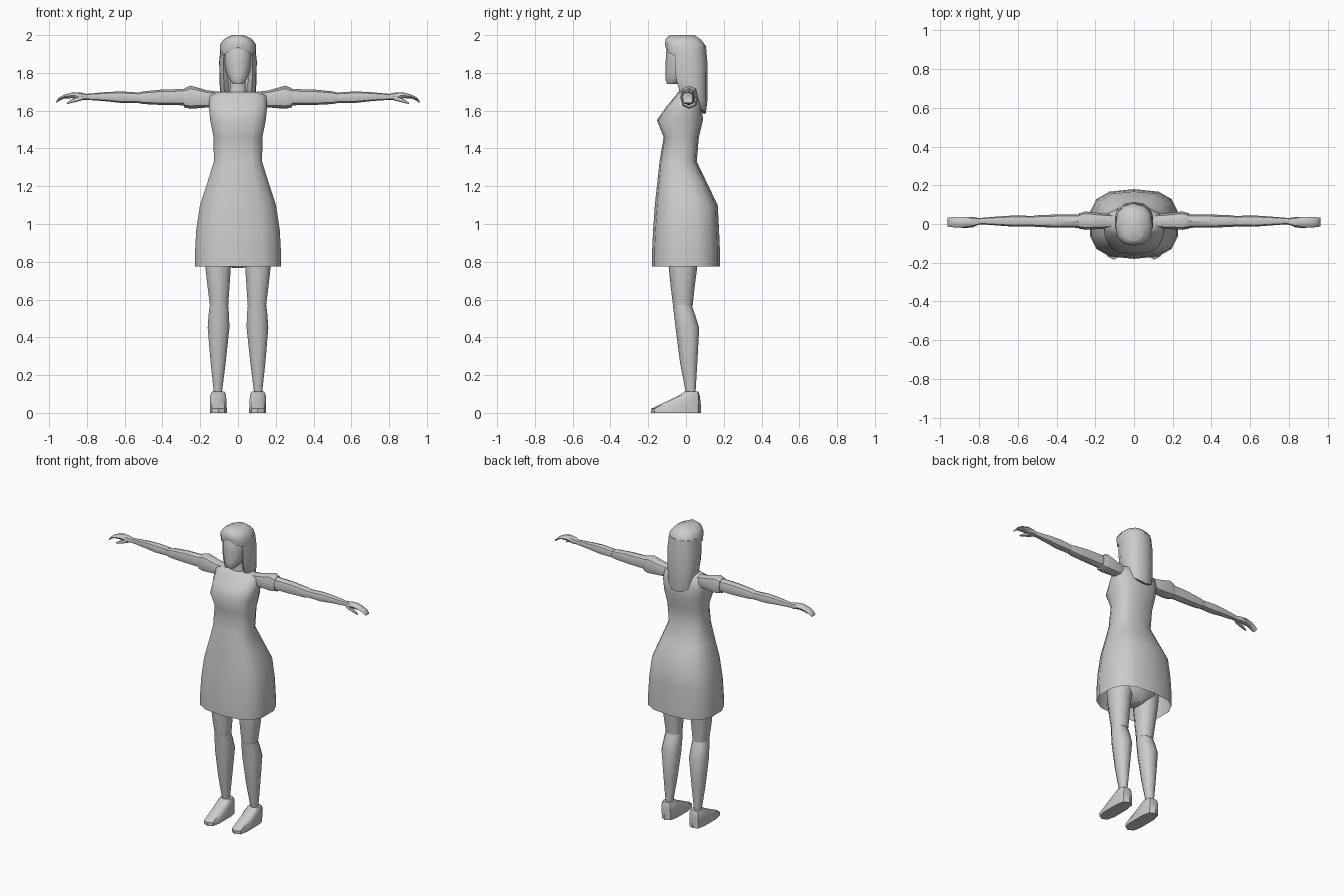
import bpy, bmesh, math
from mathutils import Vector

grey = bpy.data.materials.new("plain grey")
grey.diffuse_color = (0.6, 0.6, 0.6, 1)


def spow(v, e):
    return math.copysign(abs(v) ** e, v)


def ring(pos, u0, u1, v0, v1, n=10, e=0.8, axis="z"):
    """Rounded cross-section spanning u0..u1 by v0..v1 at a position on an axis."""
    pts = []
    for i in range(n):
        a = 2 * math.pi * i / n - math.pi / 2
        u = (u0 + u1) / 2 + (u1 - u0) / 2 * spow(round(math.cos(a), 6), e)
        v = (v0 + v1) / 2 + (v1 - v0) / 2 * spow(round(math.sin(a), 6), e)
        pts.append(Vector((u, v, pos)) if axis == "z" else Vector((pos, u, v)))
    return pts


def loft(name, rings, caps=(True, True), mirror=False, angle=45):
    """Skin a list of equal rings into one smooth object."""
    bm = bmesh.new()
    rows = [[bm.verts.new(p) for p in r] for r in rings]
    n = len(rows[0])
    for a, b in zip(rows, rows[1:]):
        for i in range(n):
            j = (i + 1) % n
            bm.faces.new((a[i], a[j], b[j], b[i]))
    if caps[0]:
        bm.faces.new(rows[0][::-1])
    if caps[1]:
        bm.faces.new(rows[-1])
    bmesh.ops.recalc_face_normals(bm, faces=bm.faces)
    me = bpy.data.meshes.new(name)
    bm.to_mesh(me)
    bm.free()
    me.materials.append(grey)
    ob = bpy.data.objects.new(name, me)
    bpy.context.collection.objects.link(ob)
    if mirror:
        ob.modifiers.new("mirror", "MIRROR")
    bpy.ops.object.select_all(action="DESELECT")
    ob.select_set(True)
    bpy.context.view_layer.objects.active = ob
    bpy.ops.object.shade_smooth_by_angle(angle=math.radians(angle))
    return ob


# dress: height, half width, front, back
dress = [(0.775, 0.232, -0.18, 0.18), (0.85, 0.232, -0.18, 0.18),
         (0.97, 0.225, -0.174, 0.175), (1.10, 0.205, -0.165, 0.168),
         (1.22, 0.165, -0.152, 0.11), (1.33, 0.13, -0.14, 0.057),
         (1.46, 0.132, -0.118, 0.068), (1.55, 0.15, -0.155, 0.09),
         (1.62, 0.157, -0.105, 0.085), (1.68, 0.153, -0.055, 0.065),
         (1.70, 0.10, -0.04, 0.055)]
loft("dress", [ring(z, -w, w, f, b, 14, 0.72) for z, w, f, b in dress],
     caps=(False, True), angle=60)

# hips under the dress
loft("hips", [ring(0.768, -0.03, 0.03, -0.05, 0.05), ring(0.84, -0.14, 0.14, -0.1, 0.1),
              ring(1.0, -0.17, 0.17, -0.11, 0.12)])

# legs: height, inner, outer, front, back
thigh = [(0.565, 0.05, 0.15, -0.068, 0.035), (0.66, 0.043, 0.163, -0.08, 0.045),
         (0.775, 0.035, 0.176, -0.092, 0.06), (0.88, 0.02, 0.18, -0.095, 0.075)]
shin = [(0.10, 0.085, 0.128, 0.0, 0.05), (0.27, 0.063, 0.147, -0.032, 0.06),
        (0.45, 0.043, 0.163, -0.055, 0.07), (0.52, 0.045, 0.158, -0.063, 0.048),
        (0.57, 0.05, 0.152, -0.07, 0.03)]
foot = [(0.0, 0.058, 0.15, -0.184, 0.08), (0.022, 0.058, 0.15, -0.184, 0.08),
        (0.06, 0.06, 0.15, -0.105, 0.077), (0.095, 0.062, 0.148, -0.03, 0.072),
        (0.112, 0.07, 0.14, -0.01, 0.065)]
for name, rows, e in (("thigh", thigh, 0.85), ("shin", shin, 0.85), ("foot", foot, 0.62)):
    loft(name, [ring(*r, 10, e) for r in rows], mirror=True)

# arms: distance out, y range, z range
sleeve = [(0.10, -0.02, 0.05, 1.62, 1.70), (0.16, -0.025, 0.055, 1.617, 1.707),
          (0.25, -0.03, 0.065, 1.61, 1.732), (0.285, -0.024, 0.055, 1.617, 1.718)]
upper = [(0.26, -0.02, 0.05, 1.628, 1.715), (0.40, -0.018, 0.049, 1.63, 1.712),
         (0.50, -0.016, 0.045, 1.635, 1.702), (0.535, -0.01, 0.04, 1.642, 1.694)]
fore = [(0.53, -0.012, 0.042, 1.642, 1.696), (0.62, -0.014, 0.044, 1.641, 1.702),
        (0.70, -0.008, 0.039, 1.65, 1.698), (0.81, 0.0, 0.03, 1.658, 1.688)]
hand = [(0.79, 0.0, 0.028, 1.66, 1.686), (0.83, -0.014, 0.036, 1.655, 1.695),
        (0.875, -0.018, 0.037, 1.666, 1.697), (0.92, -0.018, 0.036, 1.665, 1.684),
        (0.945, -0.016, 0.035, 1.653, 1.671), (0.962, -0.013, 0.033, 1.64, 1.652)]
thumb = [(0.825, -0.016, 0.008, 1.655, 1.68), (0.86, -0.02, 0.002, 1.646, 1.67),
         (0.885, -0.02, -0.002, 1.64, 1.657), (0.905, -0.017, -0.006, 1.634, 1.642)]
for name, rows in (("sleeve", sleeve), ("upper_arm", upper), ("forearm", fore),
                   ("hand", hand), ("thumb", thumb)):
    loft(name, [ring(*r, 8, 0.85, "x") for r in rows], mirror=True)

# neck and head
loft("neck", [ring(1.66, -0.06, 0.06, -0.04, 0.06), ring(1.72, -0.042, 0.042, -0.035, 0.045),
              ring(1.80, -0.042, 0.042, -0.04, 0.045)])
head = [(1.742, 0.028, -0.1, -0.045), (1.765, 0.048, -0.109, 0.0),
        (1.80, 0.064, -0.108, 0.05), (1.86, 0.076, -0.108, 0.08),
        (1.92, 0.078, -0.104, 0.085), (1.96, 0.06, -0.085, 0.07)]
loft("head", [ring(z, -w, w, f, b, 10, 0.9) for z, w, f, b in head])

# hair crown, with a fringe parted upward in the middle
fringe = ring(1.935, -0.094, 0.094, -0.107, 0.108, 12, 0.8)
for p in fringe:
    p.z -= 0.5 * abs(p.x)
loft("hair_crown", [fringe, ring(1.95, -0.096, 0.096, -0.112, 0.1, 12, 0.8),
                    ring(1.98, -0.074, 0.074, -0.107, 0.075, 12, 0.8),
                    ring(2.0, -0.03, 0.03, -0.085, 0.045, 12, 0.8)])


def hair_ring(z_front, z_back, w, front, back, thick):
    """Open C-shaped band around the back and sides of the head."""
    outer, inner = [], []
    for i in range(11):
        t = -1 + i / 5
        a = t * math.pi * 0.74
        s, c = spow(math.sin(a), 0.85), spow(math.cos(a), 0.85)
        mid, half = (front + back) / 2, (back - front) / 2
        z = z_back + (z_front - z_back) * abs(t) ** 1.5
        outer.append(Vector((w * s, mid + half * c, z)))
        inner.append(Vector(((w - thick) * s, mid + (half - thick) * c, z)))
    return outer + inner[::-1]


# long hair hanging behind and beside the face
loft("hair_drape", [hair_ring(1.93, 1.94, 0.094, -0.09, 0.106, 0.02),
                    hair_ring(1.86, 1.86, 0.101, -0.085, 0.113, 0.025),
                    hair_ring(1.77, 1.74, 0.099, -0.08, 0.114, 0.03),
                    hair_ring(1.71, 1.65, 0.095, -0.06, 0.113, 0.03),
                    hair_ring(1.68, 1.585, 0.085, -0.035, 0.105, 0.015)])
